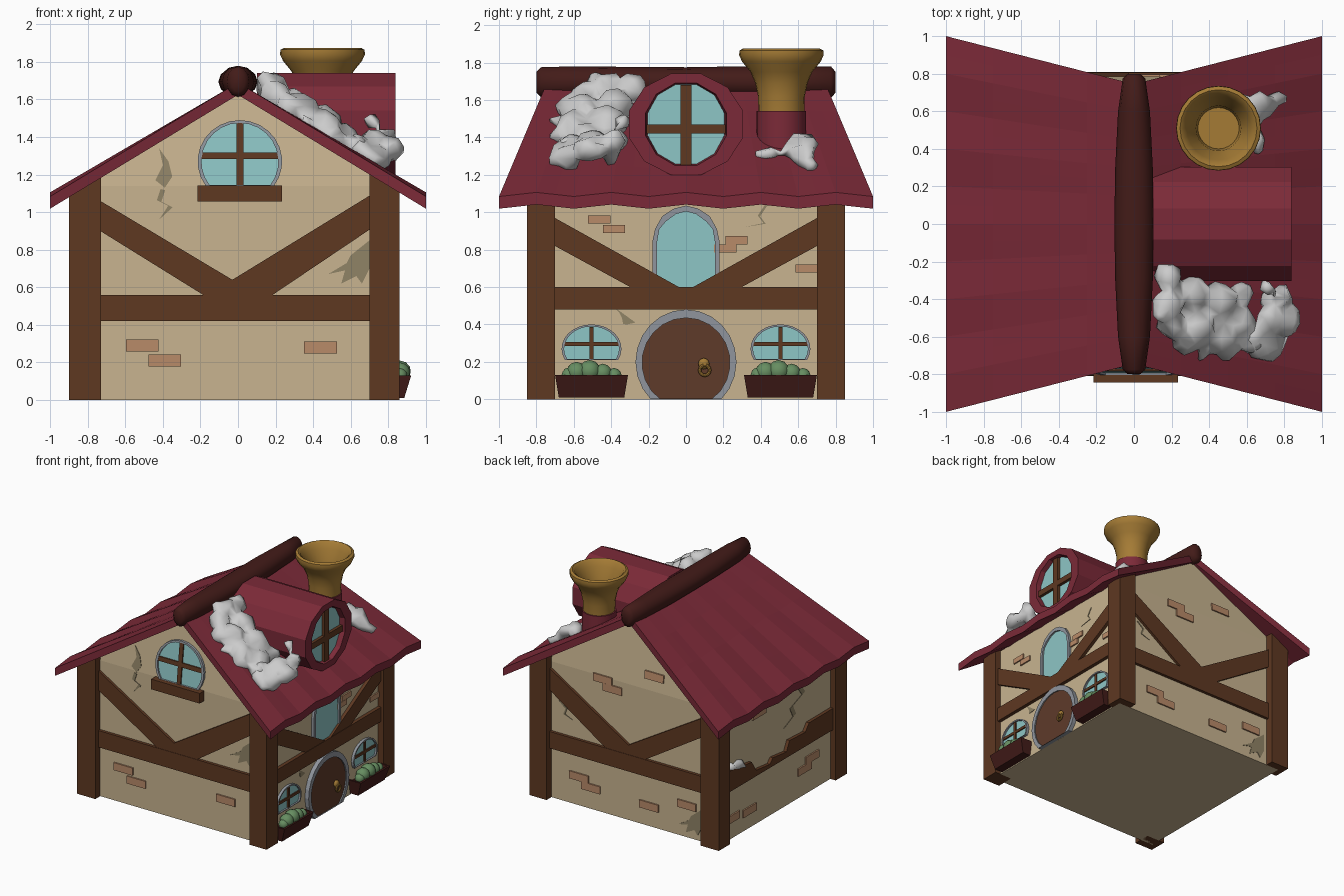
import bpy, bmesh, random
from math import sin, cos, pi, radians
from mathutils import Matrix, Vector

if "Cube" in bpy.data.objects:
    bpy.data.objects.remove(bpy.data.objects["Cube"])

random.seed(4)

def mat(name, *rgb):
    m = bpy.data.materials.new(name)
    m.diffuse_color = [c ** 2.2 for c in rgb] + [1]
    m.use_nodes = True
    m.node_tree.nodes["Principled BSDF"].inputs["Base Color"].default_value = m.diffuse_color
    return m

PLASTER = mat("plaster", .78, .70, .56)
ROOF = mat("roof_red", .48, .18, .23)
TIMBER = mat("timber", .37, .23, .15)
DARK = mat("dark_wood", .27, .13, .12)
DOOR = mat("door_wood", .37, .24, .18)
GLASS = mat("glass", .55, .77, .77)
STONE = mat("stone", .56, .58, .61)
GOLD = mat("brass", .64, .48, .22)
GREEN = mat("leaf", .40, .55, .38)
BRICK = mat("brick", .72, .54, .41)
CRACK = mat("crack", .56, .51, .40)

def finish(name, bm, m=None, smooth=None):
    bmesh.ops.recalc_face_normals(bm, faces=bm.faces)
    me = bpy.data.meshes.new(name)
    bm.to_mesh(me)
    bm.free()
    ob = bpy.data.objects.new(name, me)
    bpy.context.collection.objects.link(ob)
    if m:
        me.materials.append(m)
    if smooth:
        bpy.ops.object.select_all(action='DESELECT')
        ob.select_set(True)
        bpy.context.view_layer.objects.active = ob
        bpy.ops.object.shade_smooth_by_angle(angle=radians(smooth))
    return ob

def loft(name, loops, m, closed=False, smooth=None):
    """Skin a row of equal-length point loops; cap both ends unless closed."""
    bm = bmesh.new()
    rows = [[bm.verts.new(p) for p in loop] for loop in loops]
    n = len(rows[0])
    for a, b in zip(rows, rows[1:] + (rows[:1] if closed else [])):
        for i in range(n):
            j = (i + 1) % n
            bm.faces.new((a[i], a[j], b[j], b[i]))
    if not closed:
        bm.faces.new(rows[0])
        bm.faces.new(rows[-1])
    return finish(name, bm, m, smooth)

WALL = {"front": .785, "back": .785, "right": .81, "left": .85}

def on_wall(side, pts, d):
    """Place 2D points on a wall, d out from its surface; gables lean inward."""
    out = []
    for u, z in pts:
        w = WALL[side] + d
        lean = w - max(0, z - 1.14) * .12
        out.append({"front": (u, -lean, z), "back": (u, lean, z),
                    "right": (w, u, z), "left": (-w, u, z)}[side])
    return out

def plate(name, side, pts, d, m):
    return loft(name, [on_wall(side, pts, -.03), on_wall(side, pts, d)], m)

def ring(name, side, outer, inner, d, m):
    return loft(name, [on_wall(side, outer, -.03), on_wall(side, outer, d),
                       on_wall(side, inner, d), on_wall(side, inner, -.03)], m, closed=True)

def rect(cx, cz, w, h):
    return [(cx - w/2, cz - h/2), (cx + w/2, cz - h/2), (cx + w/2, cz + h/2), (cx - w/2, cz + h/2)]

def arch(cx, cz, hw, hh, drop, n=18):
    """Oval cut flat at the bottom, drop degrees below its middle."""
    return [(cx + hw * cos(a), cz + hh * sin(a)) for a in
            (radians(-drop + (180 + 2 * drop) * i / n) for i in range(n + 1))]

def crack(side, path, w=.012):
    left = [(u - w, z + w * .3) for u, z in path[:-1]]
    right = [(u + w, z - w * .3) for u, z in path[:-1]]
    plate(side + "_crack", side, left + [path[-1]] + right[::-1], .004, CRACK)

# walls: box plus leaning gables
loft("walls", [[(x, y, z) for x, y in ((-.85, -.785), (.81, -.785), (.81, .785), (-.85, .785))]
               for z in (0, 1.14)], PLASTER)
tri = [(-.83, 1.14), (.81, 1.14), (0, 1.64)]
loft("gables", [on_wall("front", tri, 0), on_wall("back", tri, 0)], PLASTER)

# corner posts with tops cut to the roof slope
for x0, x1, z0, z1 in ((-.9, -.73, 1.12, 1.22), (.7, .86, 1.24, 1.14)):
    for s in (-1, 1):
        loft("corner_post", [[(x0, y * s, 0), (x1, y * s, 0), (x1, y * s, z1), (x0, y * s, z0)]
                             for y in (.70, .85)], TIMBER)

# timber framing
for side in ("front", "back"):
    plate(side + "_beam", side, rect(-.015, .49, 1.45, .14), .025, TIMBER)
    plate(side + "_brace", side, [(-.75, 1.07), (-.75, .91), (-.17, .55), (.17, .55), (.72, .92),
                                  (.72, 1.10), (-.03, .64)], .022, TIMBER)
plate("right_beam", "right", rect(0, .54, 1.42, .12), .03, TIMBER)
for s in (-1, 1):
    plate("right_brace", "right", [(s * .72, .98), (s * .72, .83), (s * .28, .59), (s * .02, .59)], .027, TIMBER)
# broken beam on the left wall
plate("broken_beam", "left", [(.72, .42), (-.72, .42), (-.72, .60), (-.38, .60), (-.33, .54), (-.12, .55),
                              (-.08, .47), (.10, .49), (.14, .45), (.32, .47), (.38, .56), (.72, .60)], .027, TIMBER)

# roof: wavy sheet flaring to the eaves, thickened downward
bm = bmesh.new()
NX, NY = 8, 20
grid = []
for i in range(NX + 1):
    x = -1 + 2 * i / NX
    ax = abs(x)
    row = []
    for j in range(NY + 1):
        v = -1 + 2 * j / NY
        z = 1.69 - .595 * ax + .011 * ax * cos(v * pi * 5)
        row.append(bm.verts.new((x, v * (.745 + .255 * ax), z)))
    grid.append(row)
for i in range(NX):
    for j in range(NY):
        bm.faces.new((grid[i][j], grid[i+1][j], grid[i+1][j+1], grid[i][j+1]))
ext = bmesh.ops.extrude_face_region(bm, geom=bm.faces[:], use_keep_orig=True)
bmesh.ops.translate(bm, vec=(0, 0, -.065), verts=[g for g in ext["geom"] if isinstance(g, bmesh.types.BMVert)])
finish("roof", bm, ROOF)

# ridge log
sections = [(-.80, .035, .055), (-.775, .06, .08), (-.6, .085, .085), (-.3, .1, .082), (0, .105, .08),
            (.3, .1, .085), (.6, .085, .08), (.775, .06, .085), (.80, .035, .055)]
loft("ridge_log", [[(rx * cos(a), y, 1.695 + rz * sin(a)) for a in (2 * pi * k / 12 for k in range(12))]
                   for y, rx, rz in sections], DARK, smooth=50)

# round dormer with recessed window
def oval(x, hw, hh, n=12, cz=1.47):
    return [(x, hw * sin(a), cz + hh * cos(a)) for a in (2 * pi * (k + .5) / n for k in range(n))]
loft("dormer", [oval(.1, .315, .28), oval(.84, .315, .28), oval(.84, .225, .228), oval(.79, .215, .218)], ROOF)
loft("dormer_glass", [oval(.78, .214, .222), oval(.80, .214, .222)], GLASS)
for w, h in ((.06, .43), (.42, .05)):
    loft("dormer_mullion", [[(x, u, z) for u, z in rect(0, 1.465 if h > .1 else 1.445, w, h)]
                            for x in (.78, .825)], TIMBER)

# chimney: red base and brass horn
def turned(name, prof, m, n=24):
    loft(name, [[(.45 + r * cos(a), .51 + r * sin(a), z) for a in (2 * pi * k / n for k in range(n))]
                for r, z in prof], m, smooth=40)
turned("chimney_base", [(.132, 1.25), (.132, 1.54)], ROOF)
turned("chimney_horn", [(.122, 1.52), (.125, 1.62), (.14, 1.69), (.165, 1.75), (.21, 1.805), (.226, 1.84),
                        (.224, 1.865), (.205, 1.875), (.185, 1.86), (.17, 1.82), (.12, 1.74), (.11, 1.64)], GOLD)

# gable window with sill
cx = .01
ring("gable_window_frame", "front", arch(cx, 1.27, .225, .22, 36), arch(cx, 1.27, .205, .205, 38), .02, STONE)
plate("gable_window_glass", "front", arch(cx, 1.27, .21, .21, 37), .008, GLASS)
plate("gable_mullion_upright", "front", rect(cx, 1.31, .036, .34), .018, TIMBER)
plate("gable_mullion_cross", "front", rect(cx, 1.30, .41, .036), .018, TIMBER)
plate("gable_window_sill", "front", rect(cx, 1.10, .45, .085), .06, TIMBER)

# door with surround and handle
ring("door_surround", "right", arch(0, .20, .27, .28, 45.5), arch(0, .195, .235, .24, 54), .035, STONE)
plate("door", "right", arch(0, .195, .238, .242, 53.5), .025, DOOR)
bpy.ops.mesh.primitive_torus_add(location=(.862, .10, .155), rotation=(0, pi / 2, 0), major_radius=.027,
                                 minor_radius=.009, major_segments=16, minor_segments=8)
bpy.context.object.name = "door_ring"
bpy.context.object.data.materials.append(GOLD)
bm = bmesh.new()
bmesh.ops.create_uvsphere(bm, u_segments=12, v_segments=8, radius=.03,
                          matrix=Matrix.Translation((.848, .095, .19)) @ Matrix.Diagonal((.6, 1, 1, 1)))
finish("door_knob", bm, GOLD, 60)

# pointed window over the door
def pointed(hw, top):
    half = [(hw, .59), (hw, .84), (hw * .92, .91), (hw * .7, top - .055), (hw * .35, top - .015)]
    return half + [(0, top)] + [(-u, z) for u, z in half[::-1]]
ring("upper_window_frame", "right", pointed(.18, 1.035), pointed(.155, 1.005), .022, STONE)
plate("upper_window_glass", "right", pointed(.158, 1.008), .008, GLASS)

# small side windows, planters and bushes
for s in (-1, 1):
    y = s * .505
    ring("small_window_frame", "right", arch(y, .27, .16, .13, 27), arch(y, .27, .147, .119, 27), .022, STONE)
    plate("small_window_glass", "right", arch(y, .27, .15, .122, 27), .008, GLASS)
    plate("small_mullion_upright", "right", rect(y, .30, .022, .17), .018, TIMBER)
    plate("small_mullion_cross", "right", rect(y, .295, .29, .022), .018, TIMBER)
    loft("planter", [[(.80, y - h, z), (x, y - h, z), (x, y + h, z), (.80, y + h, z)]
                     for x, h, z in ((.885, .175, .01), (.922, .195, .13), (.905, .18, .13), (.9, .175, .11))], DARK)
    bm = bmesh.new()
    for dy, z, r in ((-.12, .13, .04), (-.08, .145, .055), (-.01, .15, .06), (.06, .14, .05), (.12, .125, .042)):
        bmesh.ops.create_icosphere(bm, subdivisions=2, radius=r, matrix=Matrix.Translation((.862, y + dy, z)))
    finish("bushes", bm, GREEN, 60)

# exposed bricks
bricks = {"front": [(-.51, .29), (-.39, .21), (.44, .28)],
          "right": [(-.465, .96), (-.385, .91), (.27, .85), (.21, .805), (.645, .70)],
          "back": [(-.25, 1.26), (.13, 1.06), (.22, 1.12), (.44, .24), (.33, .18), (-.21, .17), (-.56, .27)],
          "left": [(.60, .17), (.38, .15), (-.35, .22), (-.45, .28), (.25, .92)]}
for side, spots in bricks.items():
    w = .12 if side == "right" else .175
    for u, z in spots:
        plate(side + "_brick", side, rect(u, z, w, w * .36), .012, BRICK)

# cracks and plaster patches
plate("front_patch_high", "front", [(-.42, 1.34), (-.37, 1.27), (-.35, 1.19), (-.39, 1.13), (-.44, 1.17), (-.40, 1.25)], .004, CRACK)
for side, s in (("front", 1), ("back", -1)):
    dz = 0 if side == "front" else -.58
    plate(side + "_patch_low", side, [(s * u, z + dz) for u, z in (
        (.70, .85), (.60, .77), (.58, .73), (.48, .67), (.57, .69), (.55, .62), (.63, .66), (.66, .62), (.70, .70))],
        .004, CRACK)
crack("front", [(-.40, 1.12), (-.42, 1.06), (-.36, 1.03), (-.42, .96)])
crack("right", [(.43, 1.04), (.39, .98), (.42, .94), (.31, .92)], .006)
crack("right", [(-.37, .48), (-.34, .45), (-.33, .40), (-.27, .41)], .006)
crack("back", [(.62, .83), (.56, .78), (.58, .73), (.50, .70)], .008)
crack("left", [(-.36, 1.04), (-.28, .94), (-.34, .86), (-.18, .80), (-.22, .72), (-.08, .66)], .02)

# snow clumps: lumps fused and simplified
def snow(name, lumps):
    bm = bmesh.new()
    for x, y, z, r in lumps:
        bmesh.ops.create_icosphere(bm, subdivisions=2, radius=r, matrix=Matrix.Translation((x, y, z)))
    for v in bm.verts:
        v.co += Vector([random.uniform(-.014, .014) for _ in range(3)])
    ob = finish(name, bm)
    rm = ob.modifiers.new("fuse", 'REMESH')
    rm.mode, rm.voxel_size, rm.use_smooth_shade = 'VOXEL', .022, True
    ob.modifiers.new("simplify", 'DECIMATE').ratio = .1

def roof_z(x, up):
    return 1.69 - .6 * x + up
upper = [(.18, -.28, .08, .08), (.18, -.42, .09, .08), (.2, -.53, .04, .085), (.3, -.38, .05, .1), (.33, -.56, .04, .10),
         (.27, -.63, .03, .07), (.44, -.42, .04, .11), (.46, -.60, .03, .10), (.57, -.38, .03, .07), (.56, -.53, .03, .09),
         (.5, -.67, .02, .06), (.14, -.48, .1, .05), (.36, -.7, .01, .035), (.62, -.62, .03, .07)]
lower = [(.63, -.60, .04, .075), (.66, -.68, .03, .05), (.72, -.50, .12, .075), (.79, -.38, .17, .06), (.74, -.63, .04, .075),
         (.82, -.53, .14, .065), (.73, -.40, .06, .06), (.72, -.70, .02, .04), (.84, -.46, .14, .045), (.71, -.34, .22, .045)]
side_clump = [(.58, .64, .02, .06), (.64, .56, .03, .05), (.70, .63, .03, .06), (.77, .67, .02, .045), (.66, .45, .02, .04),
              (.66, .39, .01, .03), (.60, .6, .05, .05), (.66, .66, .07, .045)]
for name, lumps in (("snow_upper", upper), ("snow_lower", lower), ("snow_side", side_clump)):
    snow(name, [(x, y, roof_z(x, up), r) for x, y, up, r in lumps])
snow("snow_on_beam", [(-.85, .62, .60, .042), (-.855, .55, .60, .042), (-.85, .48, .57, .04)])
